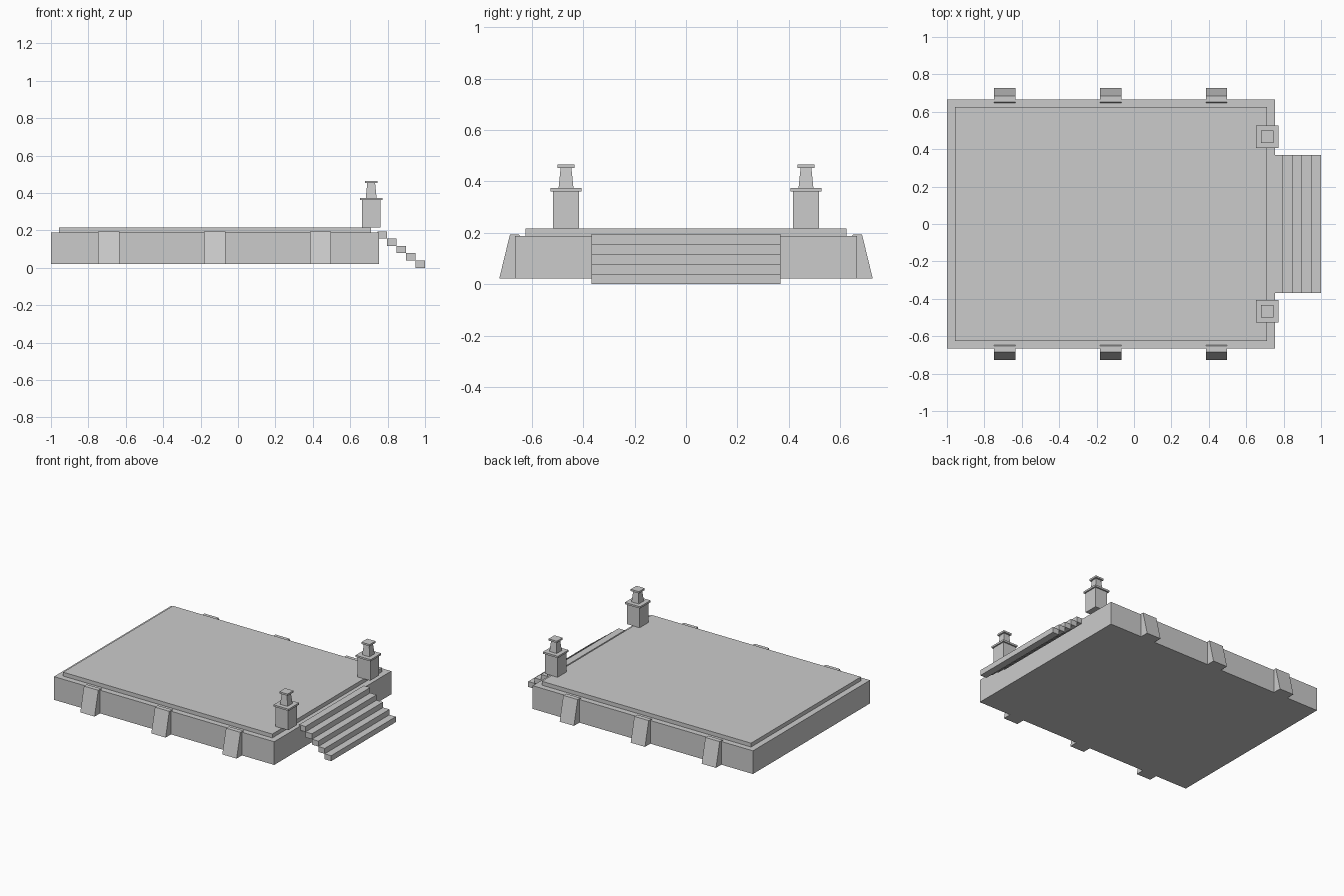
import bpy
import bmesh

cube = bpy.data.objects.get("Cube")
if cube:
    bpy.data.objects.remove(cube)

stone = bpy.data.materials.new("grey_stone")
stone.use_nodes = True
stone.diffuse_color = (0.6, 0.6, 0.6, 1)
stone.node_tree.nodes["Principled BSDF"].inputs["Base Color"].default_value = (0.6, 0.6, 0.6, 1)


def add_part(name, lower, upper):
    """Flat-shaded solid between two matching loops of points."""
    bm = bmesh.new()
    a = [bm.verts.new(p) for p in lower]
    b = [bm.verts.new(p) for p in upper]
    n = len(a)
    bm.faces.new(a)
    bm.faces.new(b)
    for i in range(n):
        j = (i + 1) % n
        bm.faces.new((a[i], a[j], b[j], b[i]))
    bmesh.ops.recalc_face_normals(bm, faces=bm.faces)
    mesh = bpy.data.meshes.new(name)
    bm.to_mesh(mesh)
    bm.free()
    mesh.materials.append(stone)
    obj = bpy.data.objects.new(name, mesh)
    bpy.context.collection.objects.link(obj)
    return obj


def rect(x0, x1, y0, y1, z):
    return [(x0, y0, z), (x1, y0, z), (x1, y1, z), (x0, y1, z)]


def box(name, x0, x1, y, z0, z1):
    return add_part(name, rect(x0, x1, -y, y, z0), rect(x0, x1, -y, y, z1))


def square(x, y, half, z):
    return rect(x - half, x + half, y - half, y + half, z)


# Platform: broad base with a thin inset floor slab
box("platform_base", -1, 0.755, 0.666, 0.021, 0.188)
box("floor_slab", -0.956, 0.711, 0.625, 0.188, 0.216)

# Open flight of five steps
RISE, RUN = 0.039, 0.051
for i in range(5):
    x = 0.745 + i * RUN
    top = (5 - i) * RISE
    box(f"step_{i + 1}", x, x + RUN, 0.368, top - RISE, top)

# Sloping buttresses along both long sides
profile = [(0.727, 0.021), (0.685, 0.194), (0.652, 0.194), (0.645, 0.186), (0.645, 0.021)]
for side, label in ((-1, "front"), (1, "back")):
    for i in range(3):
        x = -0.691 + i * 0.566
        ends = [[(x + dx, side * y, z) for y, z in profile] for dx in (-0.057, 0.057)]
        add_part(f"{label}_buttress_{i + 1}", *ends)

# Pair of capped posts flanking the steps: (name, z0, z1, half width below, above)
tiers = [
    ("post_body", 0.216, 0.361, 0.05, 0.05),
    ("post_cap", 0.361, 0.374, 0.06, 0.06),
    ("post_neck", 0.374, 0.452, 0.029, 0.021),
    ("post_finial", 0.452, 0.465, 0.033, 0.033),
]
for y, label in ((-0.467, "front"), (0.467, "back")):
    for name, z0, z1, low, high in tiers:
        add_part(f"{label}_{name}", square(0.712, y, low, z0), square(0.712, y, high, z1))
